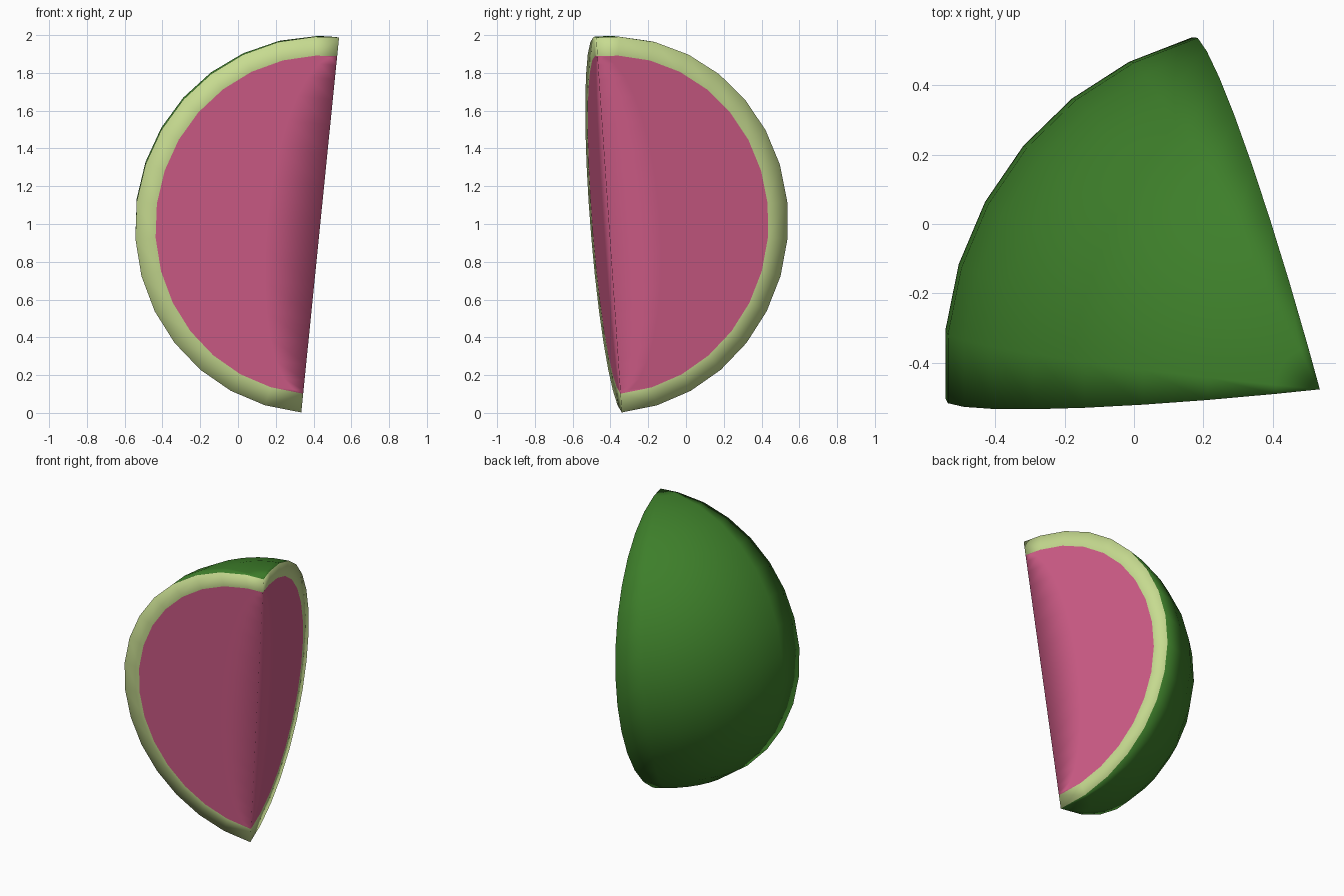
import bpy, bmesh
from math import sin, cos, radians
from mathutils import Vector

if "Cube" in bpy.data.objects:
    bpy.data.objects.remove(bpy.data.objects["Cube"])

# Wedge frame: tilted core axis, and the outward directions of the two cuts
C = Vector((0.435, -0.408, 0.995))
U = Vector((0.1, -0.068, 0.993)).normalized()


def across(x, y):
    """Direction seen as (x, y) from above, made square to the core axis."""
    z = -(x * U.x + y * U.y) / U.z
    return Vector((x, y, z)).normalized()


D1, D2 = across(-0.97, -0.105), across(-0.255, 0.945)
SEG = 7
ANG = D1.angle(D2)
DIRS = [(D1 * sin(ANG * (1 - i / SEG)) + D2 * sin(ANG * i / SEG)) / sin(ANG)
        for i in range(SEG + 1)]
# Polar angles, with one short step at the top
THETA = [radians(180 - 11.5 * k) for k in range(15, 0, -1)]


def material(name, rgb):
    m = bpy.data.materials.new(name)
    m.diffuse_color = (*rgb, 1)
    m.use_nodes = True
    m.node_tree.nodes["Principled BSDF"].inputs["Base Color"].default_value = m.diffuse_color
    return m


bm = bmesh.new()


def arc(d, axial, radial):
    return [bm.verts.new(C + U * axial * cos(t) + d * radial * sin(t)) for t in THETA]


def pole(h):
    return bm.verts.new(C + U * h)


def bridge(a, b, mat):
    """Faces between two point rows; rows may share their end points."""
    for i in range(len(a) - 1):
        vs = []
        for v in (a[i], a[i + 1], b[i + 1], b[i]):
            if v not in vs:
                vs.append(v)
        bm.faces.new(vs).material_index = mat


# Green skin: a slice of the ball
top, bot = pole(1.0), pole(-1.0)
outer = [[top] + arc(d, 1.0, 0.985) + [bot] for d in DIRS]
for a, b in zip(outer, outer[1:]):
    bridge(a, b, 0)

# Pale rim and pink flesh on both cuts, meeting along the core edge
itop, ibot = pole(0.9), pole(-0.9)
core = [itop] + arc(D1, 0.9, 0.0) + [ibot]
for d, edge in ((D1, outer[0]), (D2, outer[-1])):
    inner = [itop] + arc(d, 0.9, 0.877) + [ibot]
    mid = [itop] + arc(d, 0.9, 0.28) + [ibot]
    bridge(edge, inner, 1)
    bridge(inner, mid, 2)
    bridge(mid, core, 2)

bmesh.ops.recalc_face_normals(bm, faces=bm.faces[:])
for f in bm.faces:
    f.smooth = True

me = bpy.data.meshes.new("melon_wedge")
bm.to_mesh(me)
bm.free()
for name, rgb in (("skin_green", (0.047, 0.21, 0.023)),
                  ("rim_pale", (0.57, 0.71, 0.28)),
                  ("flesh_pink", (0.64, 0.11, 0.25))):
    me.materials.append(material(name, rgb))
bpy.context.collection.objects.link(bpy.data.objects.new("melon_wedge", me))
